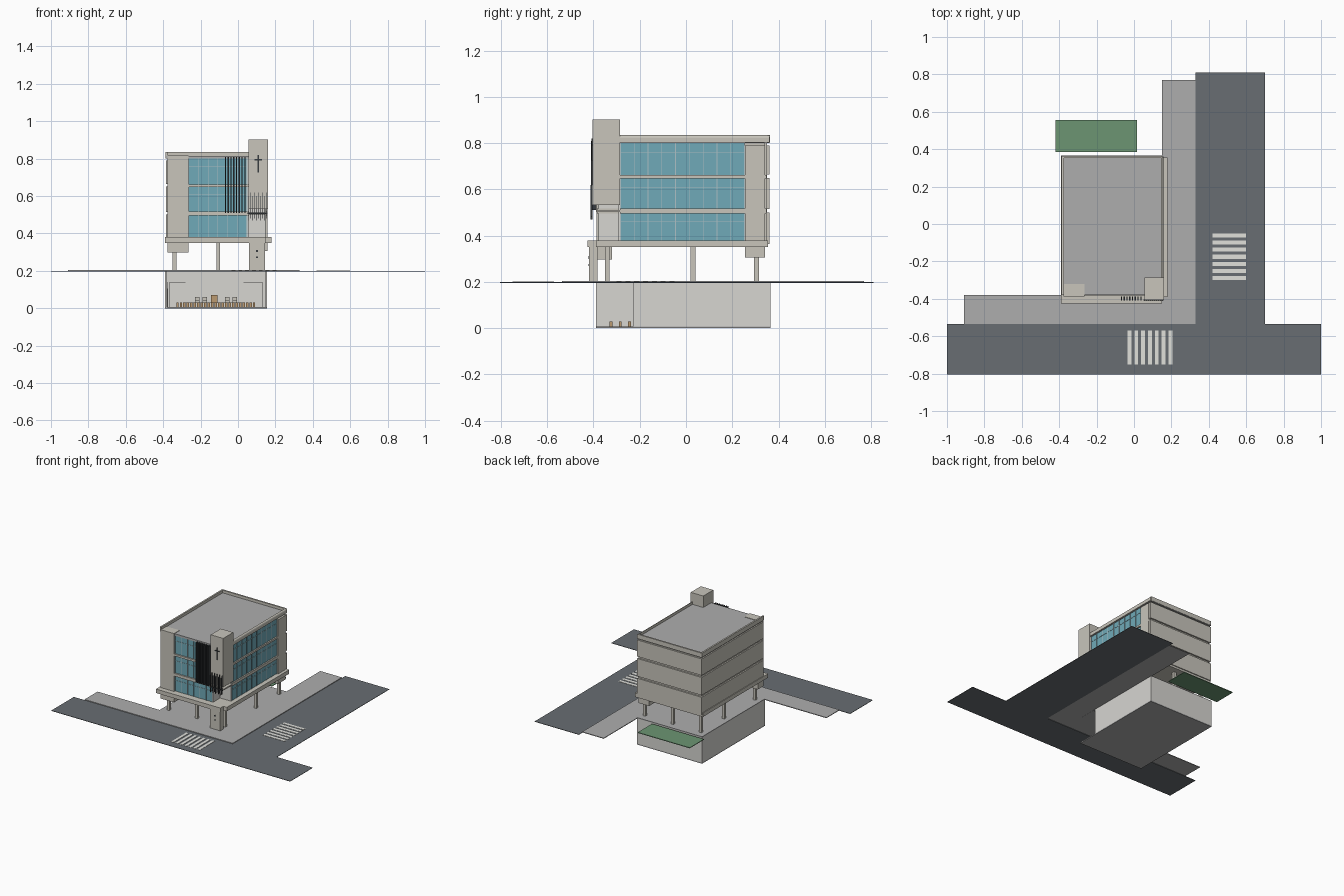
import bpy, bmesh, math

if "Cube" in bpy.data.objects:
    bpy.data.objects.remove(bpy.data.objects["Cube"])


def mat(name, r, g, b):
    m = bpy.data.materials.new(name)
    m.diffuse_color = (r, g, b, 1)
    m.use_nodes = True
    m.node_tree.nodes["Principled BSDF"].inputs["Base Color"].default_value = m.diffuse_color
    return m


STONE = mat("stone", 0.58, 0.56, 0.50)
PALE = mat("pale_plaster", 0.68, 0.67, 0.64)
PAVING = mat("paving", 0.42, 0.42, 0.42)
ASPHALT = mat("asphalt", 0.14, 0.155, 0.17)
PAINT = mat("road_paint", 0.75, 0.75, 0.71)
GLASS = mat("glass", 0.16, 0.40, 0.48)
FRAME = mat("window_frame", 0.42, 0.53, 0.56)
DARK = mat("dark_metal", 0.04, 0.045, 0.05)
GRASS = mat("grass", 0.15, 0.30, 0.17)
WOOD = mat("wood", 0.50, 0.32, 0.16)


def boxes(name, spans, material):
    """One object made of boxes given as (x0, x1, y0, y1, z0, z1)."""
    bm = bmesh.new()
    for x0, x1, y0, y1, z0, z1 in spans:
        vs = bmesh.ops.create_cube(bm, size=1)["verts"]
        for v in vs:
            v.co = (x0 + (v.co.x + .5) * (x1 - x0),
                    y0 + (v.co.y + .5) * (y1 - y0),
                    z0 + (v.co.z + .5) * (z1 - z0))
    me = bpy.data.meshes.new(name)
    bm.to_mesh(me)
    bm.free()
    me.materials.append(material)
    ob = bpy.data.objects.new(name, me)
    bpy.context.collection.objects.link(ob)
    return ob


def prism(name, outline, z0, z1, material):
    """Vertical extrusion of a flat plan outline."""
    bm = bmesh.new()
    f = bm.faces.new([bm.verts.new((x, y, z0)) for x, y in outline])
    r = bmesh.ops.extrude_face_region(bm, geom=[f])
    for v in r["geom"]:
        if isinstance(v, bmesh.types.BMVert):
            v.co.z = z1
    bmesh.ops.recalc_face_normals(bm, faces=bm.faces)
    me = bpy.data.meshes.new(name)
    bm.to_mesh(me)
    bm.free()
    me.materials.append(material)
    ob = bpy.data.objects.new(name, me)
    bpy.context.collection.objects.link(ob)
    return ob


# Streets, pavement, lawn and crossings
prism("street", [(-1, -.805), (1, -.805), (1, -.535), (.70, -.535), (.70, .81),
                 (.33, .81), (.33, -.535), (-1, -.535)], .196, .199, ASPHALT)
prism("pavement", [(-.91, -.535), (.33, -.535), (.33, .77), (.15, .77),
                   (.15, -.38), (-.91, -.38)], .199, .204, PAVING)
boxes("lawn", [(-.42, .015, .385, .555, .197, .202)], GRASS)
boxes("front_crossing", [(-.035 + i * .0365, -.014 + i * .0365, -.75, -.57, .199, .201)
                         for i in range(7)], PAINT)
boxes("side_crossing", [(.42, .60, -.30 + i * .038, -.278 + i * .038, .199, .201)
                        for i in range(7)], PAINT)

# Basement hall, open at the front and front right corner
boxes("basement_floor", [(-.39, .155, -.39, .365, 0, .008)], PAVING)
boxes("basement_walls", [(-.39, -.38, -.39, .365, .008, .198),
                         (-.38, .155, .355, .365, .008, .198),
                         (.145, .155, -.23, .355, .008, .198)], PALE)
boxes("ground_floor", [(-.39, .155, -.39, .365, .198, .204)], PAVING)
boxes("hall_back_panels", [(-.365, -.23, .345, .355, .008, .14),
                           (.0, .13, .345, .355, .008, .14),
                           (-.28, .03, .35, .355, .008, .165)], PALE)
boxes("hall_side_door", [(-.38, -.377, -.36, -.25, .008, .14),
                         (-.377, -.374, -.32, -.28, .008, .105)], PALE)

# Rows of wooden seats, with the platform furniture behind them
boxes("hall_seats", [(x, x + .013, y, y + .012, .008, .03)
                     for y in [-.33 + j * .04 for j in range(12)]
                     for x in [-.33 + i * .0186 for i in range(23)]], WOOD)
boxes("hall_platform", [(-.28, .03, .20, .345, .008, .03)], PALE)
boxes("altar_table", [(-.145, -.11, .24, .27, .03, .07)], WOOD)
boxes("platform_chairs", [b for x in (-.23, -.19, -.07, -.03) for b in (
    (x, x + .024, .26, .285, .03, .045), (x, x + .024, .281, .287, .045, .06))], STONE)

# Columns of the open ground storey
boxes("columns", [(x - .01, x + .01, y - .01, y + .01, .204, .355)
                  for x in (-.34, -.105, .13) for y in (-.34, .03, .305)], STONE)
boxes("corner_column", [(.06, .145, -.42, -.382, .204, .355)], STONE)
boxes("column_plaques", [(.095, .107, -.4215, -.42, .30, .312),
                         (.095, .107, -.4215, -.42, .27, .278)], DARK)

# Raised deck with front and side ledges
prism("podium_deck", [(-.39, -.425), (.15, -.425), (.15, -.39), (.18, -.39),
                      (.18, .355), (-.39, .355)], .35, .38, STONE)

# Solid left and back walls: tall bands with recessed joints
LEVELS = [(.365, .500), (.515, .650), (.665, .790)]
for n, (z0, z1) in enumerate(LEVELS, 1):
    prism(f"wall_band_{n}", [(-.385, -.375), (-.37, -.375), (-.37, .347), (.155, .347),
                             (.155, .362), (-.385, .362)], z0, z1, STONE)
prism("wall_core", [(-.375, -.37), (-.365, -.37), (-.365, .34), (.145, .34),
                    (.145, .35), (-.375, .35)], .38, .81, STONE)

# Storey floors; the lower corner under the tower stays open
for n, (z0, z1) in enumerate([(.495, .517), (.648, .663)], 1):
    prism(f"storey_floor_{n}", [(-.37, -.385), (.055, -.385), (.055, -.285), (.155, -.285),
                                (.155, .347), (-.37, .347)], z0, z1, STONE)
boxes("balcony_slab", [(.055, .155, -.39, -.285, .502, .512)], STONE)
boxes("corner_return_walls", [(.045, .055, -.375, -.285, .38, .80),
                              (.045, .145, -.292, -.285, .38, .80)], PALE)

# Roof slab and parapet
boxes("roof", [(-.385, .15, -.38, .362, .80, .815)], PAVING)
bm = bmesh.new()
prof = [(0, 0), (.012, 0)] + [(.012 * math.cos(a), .02 + .013 * math.sin(a))
                              for a in [i * math.pi / 12 for i in range(7)]]
ends = [[bm.verts.new((.145 + p, y, .802 + q)) for p, q in prof] for y in (-.285, .362)]
bm.faces.new(ends[0])
bm.faces.new(ends[1][::-1])
for i in range(len(prof)):
    j = (i + 1) % len(prof)
    bm.faces.new((ends[0][i], ends[0][j], ends[1][j], ends[1][i]))
bmesh.ops.recalc_face_normals(bm, faces=bm.faces)
me = bpy.data.meshes.new("side_parapet")
bm.to_mesh(me)
bm.free()
me.materials.append(STONE)
bpy.context.collection.objects.link(bpy.data.objects.new("side_parapet", me))
boxes("parapet", [(-.387, -.375, -.38, .364, .802, .835),
                  (-.375, .15, .352, .364, .802, .835)], STONE)

# Corner piers
boxes("front_left_pier", [(-.377, -.265, -.387, -.32, .297, .818)], STONE)
boxes("back_right_pier", [(.07, .157, .255, .342, .305, .79)], STONE)

# Corner tower with a cross
boxes("tower", [(.055, .16, -.405, -.285, .532, .902)], STONE)
boxes("tower_cross", [(.105, .111, -.409, -.405, .725, .82),
                      (.088, .128, -.409, -.405, .79, .797)], DARK)

# Glazing on the front and right, with thin frames
BANDS = [(.38, .495), (.517, .648), (.663, .80)]
boxes("front_glass", [(-.265, .05, -.375, -.368, a, b) for a, b in BANDS], GLASS)
boxes("side_glass", [(.138, .145, -.285, .255, a, b) for a, b in BANDS], GLASS)
front_bars, side_bars = [], []
for a, b in BANDS:
    h = a + .7 * (b - a)
    front_bars += [(x, x + .003, -.378, -.375, a, b) for x in [-.265 + i * .052 for i in range(7)]]
    front_bars.append((-.265, .05, -.377, -.375, h, h + .002))
    side_bars += [(.145, .148, y, y + .003, a, b) for y in [-.285 + i * .0596 for i in range(10)]]
    side_bars.append((.145, .147, -.285, .255, h, h + .002))
boxes("front_window_frames", front_bars, FRAME)
boxes("side_window_frames", side_bars, FRAME)

# Vertical sun fins and the balcony screen
boxes("sun_fins", [(x, x + .006, -.41, -.387, .51, .81)
                   for x in [-.07 + i * .0148 for i in range(8)]], DARK)
boxes("balcony_screen", [(x, x + .003, -.413, -.405, .47 + .01 * (i % 2), .60 + .02 * (i % 2))
                         for i, x in enumerate([.055 + k * .0108 for k in range(10)])], DARK)
boxes("balcony_rail", [(.05, .158, -.410, -.404, .505, .511)], DARK)
